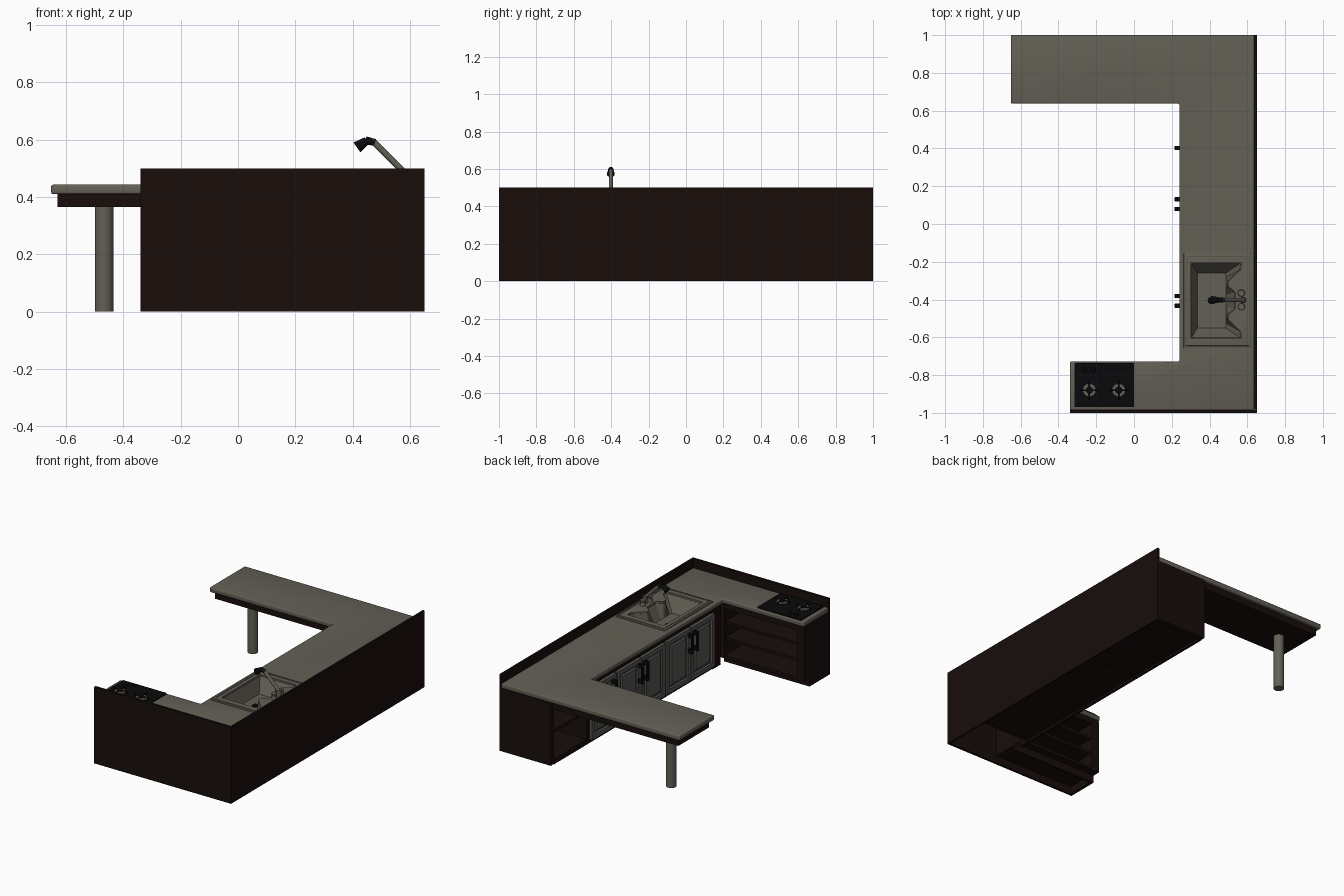
import bpy, bmesh, math
from mathutils import Vector

if "Cube" in bpy.data.objects:
    bpy.data.objects.remove(bpy.data.objects["Cube"])


def material(name, rgb):
    m = bpy.data.materials.new(name)
    m.diffuse_color = (*rgb, 1)
    m.use_nodes = True
    m.node_tree.nodes["Principled BSDF"].inputs["Base Color"].default_value = m.diffuse_color
    return m


STONE = material("stone", (0.125, 0.116, 0.092))
WOOD = material("dark_wood", (0.009, 0.0042, 0.0033))
PAINT = material("door_paint", (0.095, 0.095, 0.09))
BLACK = material("black", (0.003, 0.003, 0.0035))


def finish(name, bm, mat, bevel=0, segs=2):
    bmesh.ops.recalc_face_normals(bm, faces=bm.faces)
    me = bpy.data.meshes.new(name)
    bm.to_mesh(me)
    bm.free()
    ob = bpy.data.objects.new(name, me)
    bpy.context.collection.objects.link(ob)
    me.materials.append(mat)
    if bevel:
        m = ob.modifiers.new("bevel", 'BEVEL')
        m.width, m.segments, m.limit_method = bevel, segs, 'ANGLE'
    return ob


def smooth(ob):
    bpy.ops.object.select_all(action='DESELECT')
    ob.select_set(True)
    bpy.context.view_layer.objects.active = ob
    bpy.ops.object.shade_smooth_by_angle(angle=math.radians(35))
    return ob


def box(name, x, y, z, mat, bevel=0):
    bm = bmesh.new()
    bmesh.ops.create_cube(bm, size=1)
    for v in bm.verts:
        v.co = [r[0] + (c + 0.5) * (r[1] - r[0]) for c, r in zip(v.co, (x, y, z))]
    return finish(name, bm, mat, bevel)


def loft(name, loops, mat, bevel=0, segs=2):
    """Closed solid through point loops of equal length."""
    bm = bmesh.new()
    rings = [[bm.verts.new(p) for p in lp] for lp in loops]
    n = len(rings[0])
    for a, b in zip(rings, rings[1:]):
        for i in range(n):
            bm.faces.new((a[i], a[(i + 1) % n], b[(i + 1) % n], b[i]))
    bm.faces.new(rings[0])
    bm.faces.new(rings[-1])
    return finish(name, bm, mat, bevel, segs)


def rod(name, a, b, r1, mat, r2=None, n=20):
    a, b = Vector(a), Vector(b)
    bm = bmesh.new()
    bmesh.ops.create_cone(bm, cap_ends=True, segments=n, radius1=r1,
                          radius2=r1 if r2 is None else r2, depth=(b - a).length)
    q = (b - a).to_track_quat('Z', 'Y')
    for v in bm.verts:
        v.co = q @ v.co + (a + b) / 2
    return smooth(finish(name, bm, mat))


def cut(ob, cutter):
    m = ob.modifiers.new("cut", 'BOOLEAN')
    m.operation, m.object, m.solver = 'DIFFERENCE', cutter, 'EXACT'
    bpy.context.view_layer.objects.active = ob
    for mod in list(ob.modifiers):
        bpy.ops.object.modifier_apply(modifier=mod.name)
    bpy.data.objects.remove(cutter)


# Upstand walls
box("right_wall", (0.637, 0.65), (-1, 1), (0, 0.5), WOOD)
box("front_wall", (-0.34, 0.637), (-1, -0.985), (0, 0.5), WOOD)

# Countertop with sink opening
plan = [(-0.652, 1), (-0.652, 0.638), (0.24, 0.638), (0.24, -0.728), (-0.34, -0.728),
        (-0.34, -0.985), (0.637, -0.985), (0.637, 1)]
top = loft("countertop", [[(x, y, z) for x, y in plan] for z in (0.41, 0.443)], STONE, 0.007, 3)
cut(top, box("sink_hole", (0.275, 0.605), (-0.64, -0.17), (0.3, 0.6), STONE))
smooth(top)

# Breakfast bar
box("bar_apron", (-0.63, 0.637), (0.66, 0.98), (0.365, 0.41), WOOD)
rod("bar_leg", (-0.467, 0.82, 0), (-0.467, 0.82, 0.365), 0.032, STONE, n=32)

# Long cabinet carcass
FX = 0.27
box("end_panel", (FX + 0.008, 0.637), (0.965, 1.0), (0, 0.41), WOOD)
for i, y in enumerate((0.625, 0.355, -0.15, -0.665)):
    box(f"partition_{i}", (FX, 0.637), (y - 0.01, y + 0.01), (0.01, 0.41), WOOD)
box("cabinet_bottom", (FX + 0.002, 0.637), (-0.67, 0.97), (0.015, 0.035), WOOD)
box("plinth", (FX + 0.004, FX + 0.02), (-0.67, 0.97), (0, 0.022), WOOD)
box("top_rail", (FX - 0.002, FX + 0.02), (-0.74, 0.97), (0.375, 0.41), WOOD)
box("corner_post", (FX - 0.002, FX + 0.02), (-0.74, -0.66), (0, 0.41), WOOD)
box("cubby_shelf", (FX + 0.02, 0.637), (0.63, 0.97), (0.195, 0.213), WOOD)


# Panelled doors with handles
def door(name, y0, y1, handle_y):
    bm = bmesh.new()
    bmesh.ops.create_cube(bm, size=1)
    for v in bm.verts:
        v.co = (0.258 + v.co.x * 0.02, (y0 + y1) / 2 + v.co.y * (y1 - y0), 0.2 + v.co.z * 0.345)
    front = min(bm.faces, key=lambda f: f.calc_center_median().x)
    for width, push in ((0.04, 0), (0.006, 0.009), (0.012, 0), (0.014, -0.007)):
        bmesh.ops.inset_region(bm, faces=[front], thickness=width)
        for v in front.verts:
            v.co.x += push
    finish(name, bm, PAINT)
    box(name + "_grip", (0.215, 0.226), (handle_y - 0.011, handle_y + 0.011), (0.22, 0.35), BLACK, 0.003)
    for z in (0.235, 0.335):
        box(name + "_post", (0.222, 0.25), (handle_y - 0.011, handle_y + 0.011), (z - 0.012, z + 0.012), BLACK)


door("single_door", 0.365, 0.615, 0.403)
for i, c in enumerate((0.105, -0.407)):
    door(f"left_door_{i}", c + 0.003, c + 0.247, c + 0.026)
    door(f"right_door_{i}", c - 0.247, c - 0.003, c - 0.026)

# Open shelf unit under the hob
FY = -0.738
box("shelf_side_left", (-0.34, -0.285), (-0.985, FY), (0.05, 0.41), WOOD)
box("shelf_side_right", (0.24, 0.272), (-0.985, FY), (0.05, 0.41), WOOD)
box("shelf_top_rail", (-0.3, 0.26), (-0.985, FY), (0.375, 0.41), WOOD)
for i, z in enumerate((0.05, 0.165, 0.27)):
    box(f"shelf_{i}", (-0.3, 0.26), (-0.985, FY - (0.012 if i else 0)), (z, z + 0.018), WOOD)
box("shelf_plinth", (-0.34, 0.28), (-0.805, -0.79), (0, 0.052), WOOD)
box("shelf_plinth_end", (-0.34, -0.32), (-0.985, -0.79), (0, 0.052), WOOD)

# Sink: thin rim plus a notched, tapered bowl
CY = -0.405
half = [(0.303, 0.2), (0.568, 0.2), (0.565, 0.165), (0.497, 0.1), (0.497, 0.075), (0.535, 0.045)]
low = [(0.335, 0.145), (0.485, 0.145), (0.488, 0.12), (0.488, 0.09), (0.488, 0.06), (0.488, 0.03)]


def bowl_ring(pts, z):
    return [(x, CY + y, z) for x, y in pts] + [(x, CY - y, z) for x, y in reversed(pts)]


sink = box("sink", (0.262, 0.62), (-0.655, -0.155), (0.437, 0.451), STONE, 0.005)
cut(sink, loft("rim_cut", [bowl_ring(half, 0.4), bowl_ring(half, 0.5)], STONE))
smooth(sink)
bowl = box("sink_bowl", (0.28, 0.6), (-0.635, -0.175), (0.33, 0.44), STONE)
cut(bowl, loft("bowl_cut", [bowl_ring(low, 0.35), bowl_ring(half, 0.445)], STONE))
rod("drain", (0.41, CY, 0.348), (0.41, CY, 0.354), 0.02, BLACK)
# raised bead along the sink border
for y in (-0.643, -0.172):
    box("rim_bead", (0.275, 0.61), (y - 0.002, y + 0.006), (0.449, 0.454), STONE, 0.002)
for x in (0.274, 0.604):
    box("rim_bead", (x, x + 0.007), (-0.643, -0.168), (0.449, 0.454), STONE, 0.002)

# Faucet: base, taps, slanted arm and spray head
FYC = -0.402
rod("faucet_base", (0.577, FYC, 0.445), (0.577, FYC, 0.497), 0.017, STONE, 0.014)
for s in (-1, 1):
    rod("tap_base", (0.568, FYC + s * 0.036, 0.445), (0.568, FYC + s * 0.036, 0.472), 0.02, STONE, 0.015)
    rod("tap_knob", (0.568, FYC + s * 0.036, 0.472), (0.568, FYC + s * 0.036, 0.486), 0.013, STONE, 0.017)
rod("faucet_arm", (0.583, FYC, 0.483), (0.468, FYC, 0.597), 0.011, STONE)
rod("faucet_elbow", (0.478, FYC, 0.59), (0.445, FYC, 0.598), 0.012, BLACK, 0.014)
rod("faucet_spray", (0.45, FYC, 0.598), (0.415, FYC, 0.573), 0.013, BLACK, 0.021)

# Hob with two burners and knobs
box("hob", (-0.315, 0.0), (-0.97, -0.737), (0.44, 0.452), BLACK, 0.003)
for i, bx in enumerate((-0.236, -0.081)):
    by = -0.88
    rod(f"burner_{i}", (bx, by, 0.45), (bx, by, 0.458), 0.038, STONE, 0.034, 24)
    rod(f"burner_cap_{i}", (bx, by, 0.457), (bx, by, 0.465), 0.018, BLACK, 0.015, 24)
    for k in range(4):
        a = math.pi / 2 * k
        d = Vector((math.cos(a), math.sin(a), 0))
        c = Vector((bx, by, 0.464))
        rod(f"pan_support_{i}_{k}", c + d * 0.018, c + d * 0.05, 0.004, BLACK, n=8)
        rod(f"pan_foot_{i}_{k}", c + d * 0.048 - Vector((0, 0, 0.014)), c + d * 0.048, 0.004, BLACK, n=8)
    kx = -0.26 + 0.045 * i
    rod(f"hob_knob_{i}", (kx, -0.77, 0.45), (kx, -0.77, 0.464), 0.013, BLACK, 0.011)
